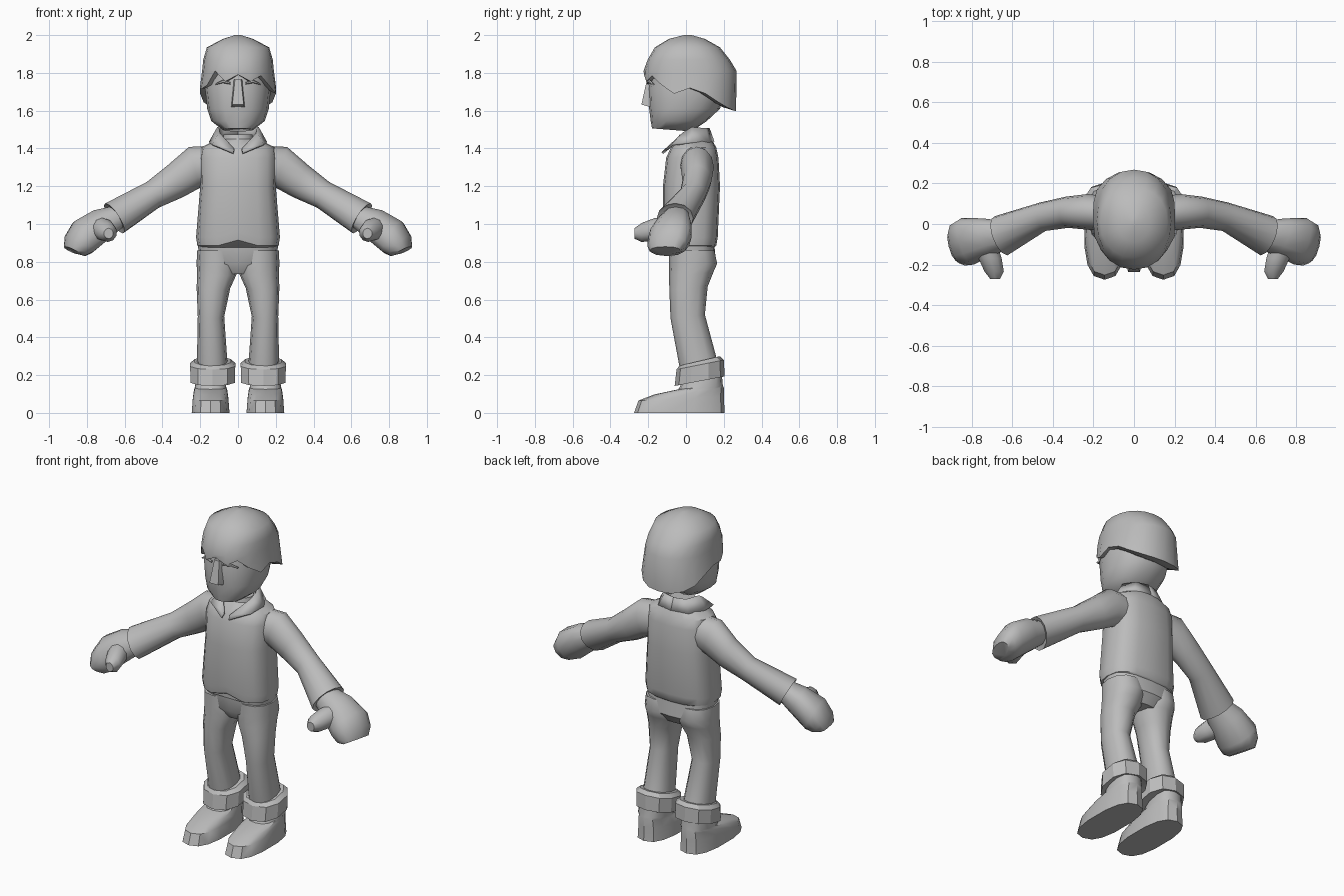
import bpy, bmesh, math
from mathutils import Vector as V

grey = bpy.data.materials.new("plain grey")
grey.diffuse_color = (0.5, 0.5, 0.5, 1)


def finish(bm, name, mirror=False, angle=40, thick=0):
    bmesh.ops.recalc_face_normals(bm, faces=bm.faces)
    me = bpy.data.meshes.new(name)
    bm.to_mesh(me)
    bm.free()
    me.materials.append(grey)
    ob = bpy.data.objects.new(name, me)
    bpy.context.collection.objects.link(ob)
    if thick:
        m = ob.modifiers.new("thickness", 'SOLIDIFY')
        m.thickness, m.offset = thick, 0
    if mirror:
        m = ob.modifiers.new("mirror", 'MIRROR')
        m.use_clip = True
    bpy.ops.object.select_all(action='DESELECT')
    ob.select_set(True)
    bpy.context.view_layer.objects.active = ob
    bpy.ops.object.shade_smooth_by_angle(angle=math.radians(angle))
    return ob


def ring(c, u, v, n=12, p=2.0):
    """Closed (super)ellipse spanned by half axes u and v; starts at -v."""
    pts = []
    for i in range(n):
        a = 2 * math.pi * i / n
        s, k = math.sin(a), -math.cos(a)
        f = lambda t: math.copysign(abs(t) ** (2 / p), t) if abs(t) > 1e-6 else 0
        pts.append(V(c) + V(u) * f(s) + V(v) * f(k))
    return pts


def level(z, y0, y1, rx, x=0, tilt=0, n=16, p=2.0):
    """Ring around the z axis from front y0 to back y1, tilt raises the back."""
    return ring((x, (y0 + y1) / 2, z), (rx, 0, 0), (0, (y1 - y0) / 2, tilt), n, p)


def loft(name, rings, **kw):
    bm = bmesh.new()
    vs = [[bm.verts.new(q) for q in r] for r in rings]
    n = len(vs[0])
    for a, b in zip(vs, vs[1:]):
        for i in range(n):
            j = (i + 1) % n
            bm.faces.new((a[i], a[j], b[j], b[i]))
    bm.faces.new(vs[0])
    bm.faces.new(vs[-1])
    return finish(bm, name, **kw)


# Jacket body with a notched hem at the front
body = [level(z, y0, y1, rx, p=p) for z, y0, y1, rx, p in (
    (.875, -.10, .15, .19, 2.7), (.885, -.115, .16, .215, 2.8), (.93, -.122, .168, .222, 2.8),
    (1.2, -.122, .18, .2, 2.8), (1.35, -.105, .172, .205, 2.6),
    (1.405, -.08, .16, .195, 2.4), (1.45, -.04, .135, .11, 2))]
for r in body[:3]:
    r[0].z += .03
loft("jacket_body", body)

# Sleeves, with the cuff turned inwards
loft("sleeve", [ring(c, u, v) for c, u, v in (
    ((.12, .05, 1.315), (0, 0, .10), (0, .085, 0)),
    ((.23, .06, 1.3), (.03, 0, .108), (0, .088, 0)),
    ((.33, .058, 1.228), (.04, 0, .085), (.005, .077, 0)),
    ((.45, .036, 1.155), (.032, 0, .068), (.014, .07, 0)),
    ((.655, -.058, 1.03), (.046, 0, .08), (.03, .097, 0)),
    ((.65, -.055, 1.033), (.036, 0, .065), (.025, .08, 0)))], mirror=True)

# Mitten hands and thumbs
loft("hand", [ring(c, u, v, 12, 2.3) for c, u, v in (
    ((.64, -.052, 1.038), (.03, 0, .055), (.022, .07, 0)),
    ((.72, -.062, 1.0), (.045, 0, .072), (.03, .09, 0)),
    ((.82, -.085, .93), (.045, 0, .085), (.03, .115, 0)),
    ((.86, -.1, .885), (.05, 0, .055), (.025, .105, 0)),
    ((.88, -.11, .86), (.035, 0, .02), (.02, .08, 0)))], mirror=True)
loft("thumb", [ring(c, (a, 0, 0), (0, 0, b), 10) for c, a, b in (
    ((.74, -.08, .98), .06, .06), ((.71, -.17, .97), .06, .06),
    ((.69, -.235, .955), .05, .05), ((.685, -.272, .95), .025, .028))], mirror=True)

# Folded collar: a standing band that ends in two front points
low = [(0, .145, 1.435), (.10, .12, 1.43), (.15, .03, 1.43), (.135, -.07, 1.42), (.025, -.125, 1.375)]
top = [(0, .12, 1.505), (.07, .10, 1.505), (.105, .03, 1.51), (.095, -.015, 1.48), (.02, -.105, 1.395)]
bm = bmesh.new()
rows = [[bm.verts.new(q) for q in r] for r in (low, top)]
for i in range(4):
    bm.faces.new((rows[0][i], rows[0][i + 1], rows[1][i + 1], rows[1][i]))
finish(bm, "collar", mirror=True, thick=.012)
loft("neck", [level(1.40, -.05, .11, .09), level(1.475, -.035, .095, .075)])

# Trousers: seat and legs
loft("trouser_seat", [level(z, y0, y1, rx, p=2.7) for z, y0, y1, rx in (
    (.735, -.05, .12, .10), (.79, -.085, .16, .20), (.89, -.09, .15, .213))])
loft("trouser_leg", [level(z, y0, y1, rx, x, t, 12, 2.3) for z, y0, y1, rx, x, t in (
    (.24, -.03, .17, .082, .136, .02), (.51, -.082, .10, .07, .143, .01),
    (.66, -.088, .115, .089, .13, .01), (.735, -.09, .145, .105, .112, .01),
    (.79, -.09, .165, .108, .111, 0), (.86, -.09, .15, .105, .112, 0))], mirror=True)
loft("turn_up", [level(z, y0, y1, rx, .134, .025, 10, 2.3) for z, y0, y1, rx in (
    (.172, -.035, .18, .095), (.168, -.06, .205, .122), (.255, -.05, .2, .125),
    (.275, -.035, .18, .1))], mirror=True, angle=30)

# Shoes: rounded sole outline rising to the ankle
loft("shoe", [level(z, y0, y1, rx, .145, t, 14, 2.6) for z, y0, y1, rx, t in (
    (0, -.275, .205, .102, 0), (.075, -.252, .2, .096, .01), (.115, -.17, .2, .09, .018),
    (.135, -.04, .195, .084, .01), (.2, 0, .19, .078, 0))], mirror=True, angle=35)

# Head with a flat jaw
loft("head", [level(z, y0, y1, rx, 0, t, p=2.3) for z, y0, y1, rx, t in (
    (1.498, -.18, .03, .08, -.008), (1.545, -.187, .11, .142, 0), (1.61, -.195, .18, .163, 0),
    (1.72, -.2, .21, .175, 0), (1.85, -.17, .2, .16, 0))])

# Nose wedge and brows
bm = bmesh.new()
pts = [(s * x, y, z) for x, y, z in ((.022, -.19, 1.765), (.036, -.19, 1.62),
       (.03, -.236, 1.632), (.016, -.207, 1.765)) for s in (-1, 1)]
vs = [bm.verts.new(q) for q in pts]
bmesh.ops.convex_hull(bm, input=vs)
finish(bm, "nose", angle=20)
loft("brow", [ring(c, (0, .008, 0), (0, 0, h), 6) for c, h in (
    ((.04, -.2, 1.745), .006), ((.08, -.194, 1.755), .009), ((.12, -.175, 1.74), .004))], mirror=True)

# Hair cap: jagged fringe in front, flared and longer at the back
edge = [1.79, 1.755, 1.785, 1.735, 1.69, 1.72, 1.69, 1.645, 1.615, 1.6, 1.597]
n = 20
zs = [edge[min(i, n - i)] + (.025 if i in (16, 18) else 0) for i in range(n)]


def fringe(y0, y1, rx, lift):
    r = level(0, y0, y1, rx, n=n, p=2.2)
    for q, z in zip(r, zs):
        back = max(0, min(1, (1.74 - z) / .1))
        q.x *= 1 + .13 * back
        q.z = z + lift * back
    return r


loft("hair", [fringe(-.17, .16, .15, .04), fringe(-.205, .2, .175, .02), fringe(-.222, .265, .197, 0)]
     + [level(z, y0, y1, rx, n=n, p=p) for z, y0, y1, rx, p in (
        (1.81, -.225, .268, .19, 2.2), (1.87, -.203, .232, .184, 2.2), (1.935, -.165, .18, .165, 2.2),
        (1.98, -.09, .1, .08, 2), (2.0, -.01, .03, .015, 2))], angle=45)
